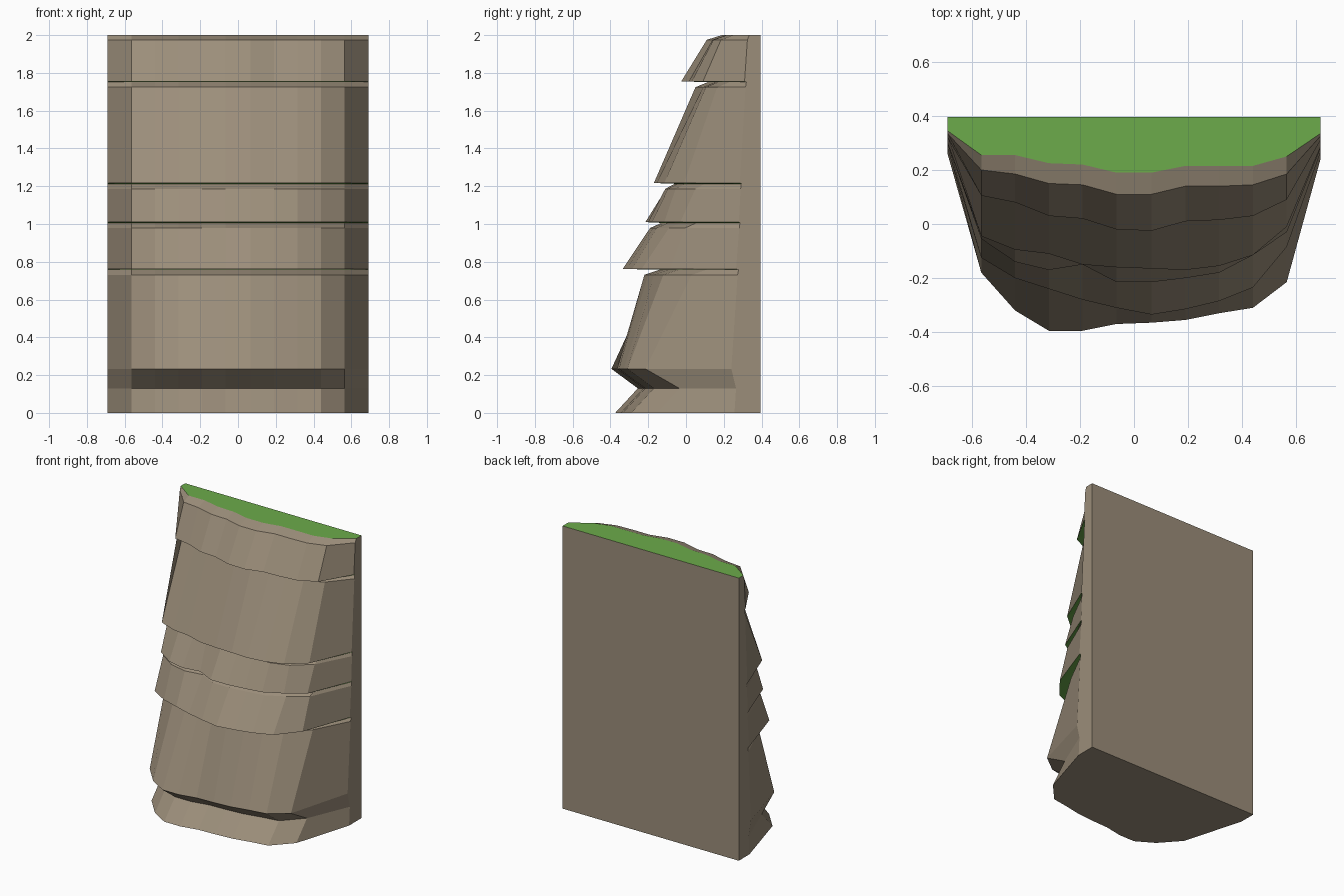
import bpy, bmesh

if "Cube" in bpy.data.objects:
    bpy.data.objects.remove(bpy.data.objects["Cube"])

BACK = 0.395
XS = [-0.69, -0.565, -0.44, -0.315, -0.19, -0.065, 0.065, 0.19, 0.315, 0.44, 0.565, 0.69]


def material(name, rgb):
    m = bpy.data.materials.new(name)
    m.diffuse_color = (*rgb, 1)
    m.use_nodes = True
    m.node_tree.nodes["Principled BSDF"].inputs["Base Color"].default_value = m.diffuse_color
    return m


rock = material("rock brown", (0.33, 0.27, 0.195))
grass = material("grass green", (0.15, 0.41, 0.07))

# Depth profiles of the rock face, left to right
rim = [.345, .255, .255, .225, .22, .19, .19, .215, .215, .215, .25, .335]
lip = [.335, .20, .185, .15, .145, .11, .11, .14, .14, .145, .185, .325]
ledge_a = [.32, .105, .08, .03, .02, -.02, -.025, .01, .015, .03, .09, .31]
ledge_b = [.30, -.045, -.095, -.11, -.15, -.16, -.165, -.17, -.155, -.115, -.01, .285]
ledge_c = [.295, -.055, -.14, -.17, -.15, -.215, -.215, -.20, -.18, -.115, -.03, .28]
ledge_d = [.28, -.125, -.20, -.24, -.28, -.31, -.335, -.315, -.285, -.235, -.085, .265]
foot = [.26, -.18, -.32, -.395, -.395, -.37, -.365, -.355, -.33, -.31, -.215, .24]


def pushed(row, amount):
    """Move a profile back, only slightly at its two ends."""
    n = len(row) - 1
    return [y + amount * (0.07 if i in (0, n) else 1) for i, y in enumerate(row)]


groove = [y + (.025 if i in (0, 11) else .18 if i == 10 else .14) for i, y in enumerate(foot)]
base = pushed(groove, -.12)

# Layers from top to bottom: height, profile
rows = [(2.0, rim), (1.975, lip)]
undersides = []
for z, row, deep, out in ((1.755, ledge_a, .14, .075), (1.217, ledge_b, .11, .06),
                          (1.01, ledge_c, .085, .025), (.762, ledge_d, .195, .115)):
    undersides.append(len(rows))
    rows += [(z, row), (z - .004, pushed(row, deep)), (z - .031, pushed(row, out))]
rows += [(.233, foot), (.13, groove), (0, base)]

# Cliff block: stepped front, flat sides, back, bottom and grassy top
bm = bmesh.new()
grid = [[bm.verts.new((x, y, z)) for x, y in zip(XS, row)] for z, row in rows]
for r in range(len(grid) - 1):
    for c in range(len(XS) - 1):
        f = bm.faces.new((grid[r][c], grid[r + 1][c], grid[r + 1][c + 1], grid[r][c + 1]))
        f.material_index = 1 if r in undersides else 0
tl, tr, bl, br = (bm.verts.new((x, BACK, z)) for z in (2, 0) for x in (XS[0], XS[-1]))
bm.faces.new(grid[0] + [tr, tl]).material_index = 1
bm.faces.new(grid[-1] + [br, bl])
bm.faces.new([g[0] for g in grid] + [bl, tl])
bm.faces.new([g[-1] for g in grid] + [br, tr])
bm.faces.new((tl, tr, br, bl))
bmesh.ops.recalc_face_normals(bm, faces=bm.faces[:])

mesh = bpy.data.meshes.new("cliff_block")
bm.to_mesh(mesh)
bm.free()
mesh.materials.append(rock)
mesh.materials.append(grass)
bpy.context.collection.objects.link(bpy.data.objects.new("cliff_block", mesh))
